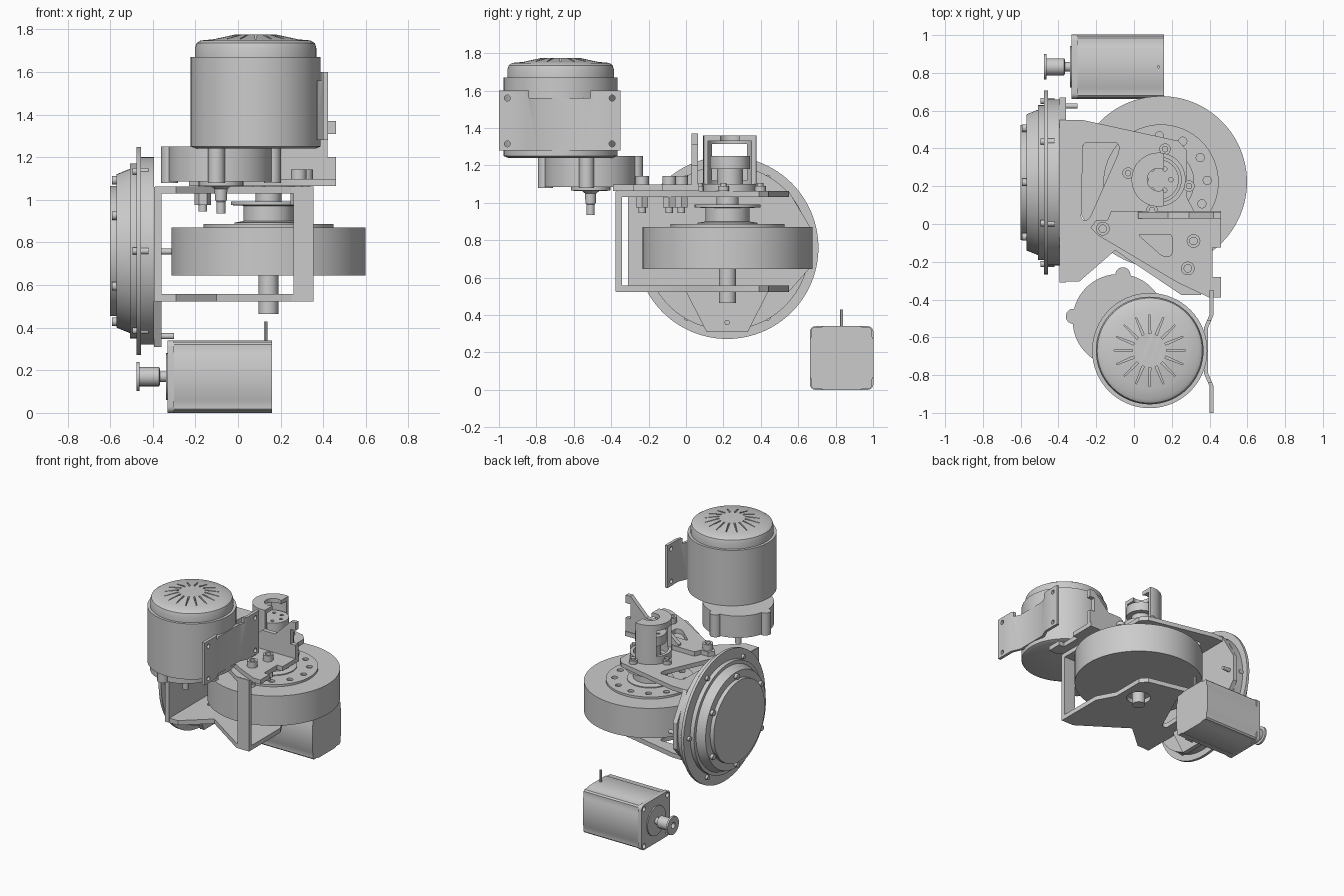
import bpy, bmesh, math
from math import cos, sin, pi, radians

if "Cube" in bpy.data.objects:
    bpy.data.objects.remove(bpy.data.objects["Cube"])

MAP = {'Z': lambda u, v, w: (u, v, w), 'X': lambda u, v, w: (w, u, v), 'Y': lambda u, v, w: (u, w, v)}

def finish(name, bm):
    bmesh.ops.recalc_face_normals(bm, faces=bm.faces[:])
    me = bpy.data.meshes.new(name)
    bm.to_mesh(me)
    bm.free()
    ob = bpy.data.objects.new(name, me)
    bpy.context.collection.objects.link(ob)
    return ob

def prism(name, pts, w0, w1, axis='Z', bevel=0):
    """Extrude a 2D outline along an axis, optionally rounding its corners."""
    bm = bmesh.new()
    a = [bm.verts.new(MAP[axis](u, v, w0)) for u, v in pts]
    b = [bm.verts.new(MAP[axis](u, v, w1)) for u, v in pts]
    n = len(pts)
    bm.faces.new(a)
    bm.faces.new(b)
    for i in range(n):
        bm.faces.new((a[i], a[(i + 1) % n], b[(i + 1) % n], b[i]))
    if bevel:
        edges = [bm.edges.get((a[i], b[i])) for i in range(n)]
        bmesh.ops.bevel(bm, geom=edges, offset=bevel, segments=4, profile=0.5,
                        affect='EDGES', clamp_overlap=True)
    return finish(name, bm)

def lathe(name, prof, c, axis='Z', n=64):
    """Spin (radius, height) points round an axis through c; ends are capped."""
    bm = bmesh.new()
    rings = [[bm.verts.new(MAP[axis](c[0] + r * cos(2 * pi * i / n), c[1] + r * sin(2 * pi * i / n), h))
              for i in range(n)] for r, h in prof]
    for p, q in zip(rings, rings[1:]):
        for i in range(n):
            bm.faces.new((p[i], p[(i + 1) % n], q[(i + 1) % n], q[i]))
    bm.faces.new(rings[0])
    bm.faces.new(rings[-1])
    return finish(name, bm)

def cyl(name, r, w0, w1, c, axis='Z', n=32):
    return lathe(name, [(r, w0), (r, w1)], c, axis, n)

def rect(u0, u1, v0, v1):
    return [(u0, v0), (u1, v0), (u1, v1), (u0, v1)]

def cut(ob, *cutters):
    for c in cutters:
        m = ob.modifiers.new('cut', 'BOOLEAN')
        m.operation, m.solver, m.object = 'DIFFERENCE', 'EXACT', c
    dg = bpy.context.evaluated_depsgraph_get()
    me = bpy.data.meshes.new_from_object(ob.evaluated_get(dg))
    ob.modifiers.clear()
    ob.data = me
    for c in cutters:
        bpy.data.objects.remove(c)

def polar(c, r, deg):
    return (c[0] + r * cos(radians(deg)), c[1] + r * sin(radians(deg)))

# Upright motor with slotted fan cap
M = (0.083, -0.67)
lathe('motor_body', [(0.28, 1.24), (0.305, 1.25), (0.305, 1.67), (0.285, 1.67)], M)
cap = lathe('motor_fan_cap', [(0.285, 1.66), (0.285, 1.71), (0.278, 1.735), (0.258, 1.748),
                              (0.2, 1.753), (0.1, 1.775)], M)
slots = []
for i in range(16):
    a = i * 22.5
    slots.append(prism('slot', [polar(M, 0.09, a - 4), polar(M, 0.19, a - 0.8),
                                polar(M, 0.19, a + 0.8), polar(M, 0.09, a + 4)], 1.735, 1.8))
cut(cap, *slots)

# Side mounting bracket hugging the motor
path = [(0.40, -1.0), (0.40, -0.86), (0.37, -0.79), (0.37, -0.55), (0.40, -0.48), (0.40, -0.35)]
bracket = prism('motor_bracket', path + [(x + 0.022, y) for x, y in reversed(path)], 1.28, 1.6)
cut(bracket, prism('notch', rect(-0.84, -0.51, 1.56, 1.7), 0.3, 0.5, 'X'),
    *[cyl('hole', 0.016, 0.3, 0.5, (y, z), 'X', 16) for y in (-0.955, -0.395) for z in (1.315, 1.56)])

# Gearbox with lugs and output shaft
G = (-0.08, -0.51)
cyl('gearbox', 0.245, 1.085, 1.25, G, n=64)
for k in range(4):
    cyl('gearbox_lug', 0.04, 1.08, 1.25, polar(G, 0.242, 85 + 90 * k), n=24)
lathe('gearbox_output_shaft', [(0.105, 1.09), (0.105, 1.065), (0.045, 1.062), (0.03, 1.05),
                               (0.028, 1.0), (0.021, 0.99), (0.021, 0.935)], G, n=32)

# Stepper motor lying along x
S = (0.832, 0.17)
corner = [(0.17, 0.10), (0.162, 0.115), (0.162, 0.152), (0.152, 0.162), (0.115, 0.162), (0.10, 0.17)]
body = []
for k in range(4):
    c, s = round(cos(k * pi / 2)), round(sin(k * pi / 2))
    body += [(S[0] + u * c - v * s, S[1] + u * s + v * c) for u, v in corner]
prism('stepper_body', body, -0.30, 0.16, 'X')
flange = prism('stepper_flange', rect(S[0] - 0.17, S[0] + 0.17, 0, 0.34), -0.33, -0.30, 'X', 0.03)
cut(flange, *[cyl('hole', 0.018, -0.4, -0.25, (S[0] + i * 0.14, S[1] + j * 0.14), 'X', 16)
              for i in (-1, 1) for j in (-1, 1)])
cyl('stepper_boss', 0.11, -0.338, -0.32, S, 'X')
cyl('stepper_shaft', 0.025, -0.39, -0.33, S, 'X')
lathe('stepper_pulley', [(0.035, -0.365), (0.045, -0.37), (0.045, -0.462), (0.068, -0.462),
                         (0.068, -0.476), (0.022, -0.476), (0.022, -0.45)], S, 'X')
cyl('stepper_cable', 0.008, 0.33, 0.43, (0.13, S[0]), n=12)

# Flywheel, hub plate, belt pulley and shaft
C = (0.143, 0.222)
cyl('flywheel', 0.455, 0.645, 0.87, C, n=96)
plate = cyl('flywheel_hub_plate', 0.305, 0.868, 0.886, C, n=64)
cut(plate, *[cyl('hole', 0.022, 0.86, 0.9, polar(C, 0.245, 2 + 30 * k), n=16) for k in range(12)])
lathe('belt_pulley', [(0.16, 0.884), (0.16, 0.893), (0.118, 0.9), (0.118, 0.972),
                      (0.176, 0.975), (0.176, 0.992), (0.06, 0.992), (0.06, 1.05)], C)
cyl('flywheel_shaft', 0.046, 0.465, 1.1, C)

# Frame: top and bottom plates, rear plate with arms, front post
outline = [(-0.39, 0.55), (-0.27, 0.55), (0.235, 0.44), (0.28, 0.39), (0.28, 0.14), (0.355, 0.0),
           (0.355, -0.375), (0.25, -0.375), (-0.10, -0.14), (-0.29, -0.305), (-0.39, -0.305)]
triangle = [(-0.27, 0.43), (-0.08, 0.43), (-0.08, 0.38), (-0.24, 0.02), (-0.28, 0.02)]
for name, z0, z1 in (('frame_top_plate', 1.03, 1.063), ('frame_bottom_plate', 0.523, 0.558)):
    p = prism(name, outline, z0, z1)
    cut(p, prism('window', triangle, z0 - 0.1, z1 + 0.1, bevel=0.02),
        cyl('bore', 0.085, z0 - 0.1, z1 + 0.1, C))
prism('frame_post', rect(0.26, 0.355, -0.377, -0.343), 0.525, 1.06)
rear = prism('frame_rear_plate', [(-0.31, 0.525), (0.0, 0.525), (0.11, 0.31), (0.33, 0.31), (0.44, 0.525),
                                  (0.55, 0.525), (0.67, 0.66), (0.67, 0.86), (0.55, 1.06), (-0.31, 1.06)],
             -0.395, -0.36, 'X')

# Stepped round output disc facing -x, with its screws
D = (0.22, 0.76)
lathe('output_disc', [(0.44, -0.395), (0.44, -0.455), (0.488, -0.455), (0.488, -0.476), (0.41, -0.476),
                      (0.41, -0.508), (0.385, -0.508), (0.36, -0.57), (0.305, -0.57), (0.305, -0.60)],
      D, 'X', 96)
for k in range(6):
    cyl('disc_screw', 0.02, -0.592, -0.56, polar(D, 0.332, 30 + 60 * k), 'X', 16)
    cyl('rim_screw', 0.016, -0.495, -0.42, polar(D, 0.432, 60 * k), 'X', 16)
for c in ((0.22, 0.36), (0.625, 0.757), (0.22, 0.757)):
    cyl('rear_plate_bolt', 0.014, -0.40, -0.30, c, 'X', 16)

# Upper bracket plate with triangular window and upright hooked wall
up = prism('upper_bracket_plate', [(-0.12, 0.07), (0.46, 0.07), (0.46, -0.125), (0.415, -0.125), (0.415, -0.28),
                                   (0.46, -0.28), (0.46, -0.39), (0.40, -0.39), (0.23, -0.31),
                                   (-0.19, -0.06), (-0.23, -0.02), (-0.20, 0.02), (-0.14, 0.02)],
           1.064, 1.098)
cut(up, prism('window', [(0.02, -0.055), (0.2, -0.055), (0.2, -0.17), (0.15, -0.17)], 1, 1.2, bevel=0.015))
prism('upper_bracket_wall', [(0.02, 1.07), (0.46, 1.07), (0.46, 1.20), (0.42, 1.20), (0.42, 1.31),
                             (0.46, 1.31), (0.46, 1.37), (0.42, 1.37), (0.29, 1.24), (0.18, 1.24),
                             (0.02, 1.11)], 0.03, 0.063, 'Y')

# Bolts through the bracket with hex nuts below
for c in ((-0.165, -0.025), (0.315, -0.09), (0.285, -0.235)):
    lathe('bracket_bolt', [(0.02, 0.945), (0.02, 1.098), (0.036, 1.098), (0.036, 1.143),
                           (0.02, 1.143), (0.02, 1.12)], c, n=24)
    cyl('bracket_nut', 0.038, 0.975, 1.03, c, n=6)

# Sensor housing: open shell with windows, D-shaped cap, ears and coupling
H = (0.13, 0.235)
shell = cyl('sensor_housing', 0.143, 1.063, 1.36, H, n=48)
cut(shell, cyl('bore', 0.12, 1.0, 1.33, H, n=48),
    prism('front_opening', rect(0.16, 0.4, 0.0, 0.5), 1.1, 1.4),
    prism('side_window', rect(-0.1, 0.4, 0.14, 0.325), 1.12, 1.315),
    cyl('cap_hole', 0.06, 1.2, 1.5, H))
for a in (78, 168, 258, 348):
    c = polar(H, 0.165, a)
    cyl('housing_ear', 0.03, 1.063, 1.09, c, n=20)
    cyl('housing_screw', 0.017, 1.08, 1.105, c, n=12)
coupling = lathe('coupling', [(0.07, 1.04), (0.07, 1.18), (0.107, 1.18), (0.107, 1.25)], H, n=48)
cut(coupling, *[cyl('hole', 0.012, 1.2, 1.3, polar(H, 0.065, 60 * k), n=12) for k in range(6)])

# Smooth curved surfaces, keep edges sharp
bpy.ops.object.select_all(action='SELECT')
bpy.context.view_layer.objects.active = bpy.context.scene.objects[0]
bpy.ops.object.shade_smooth_by_angle(angle=radians(30))
